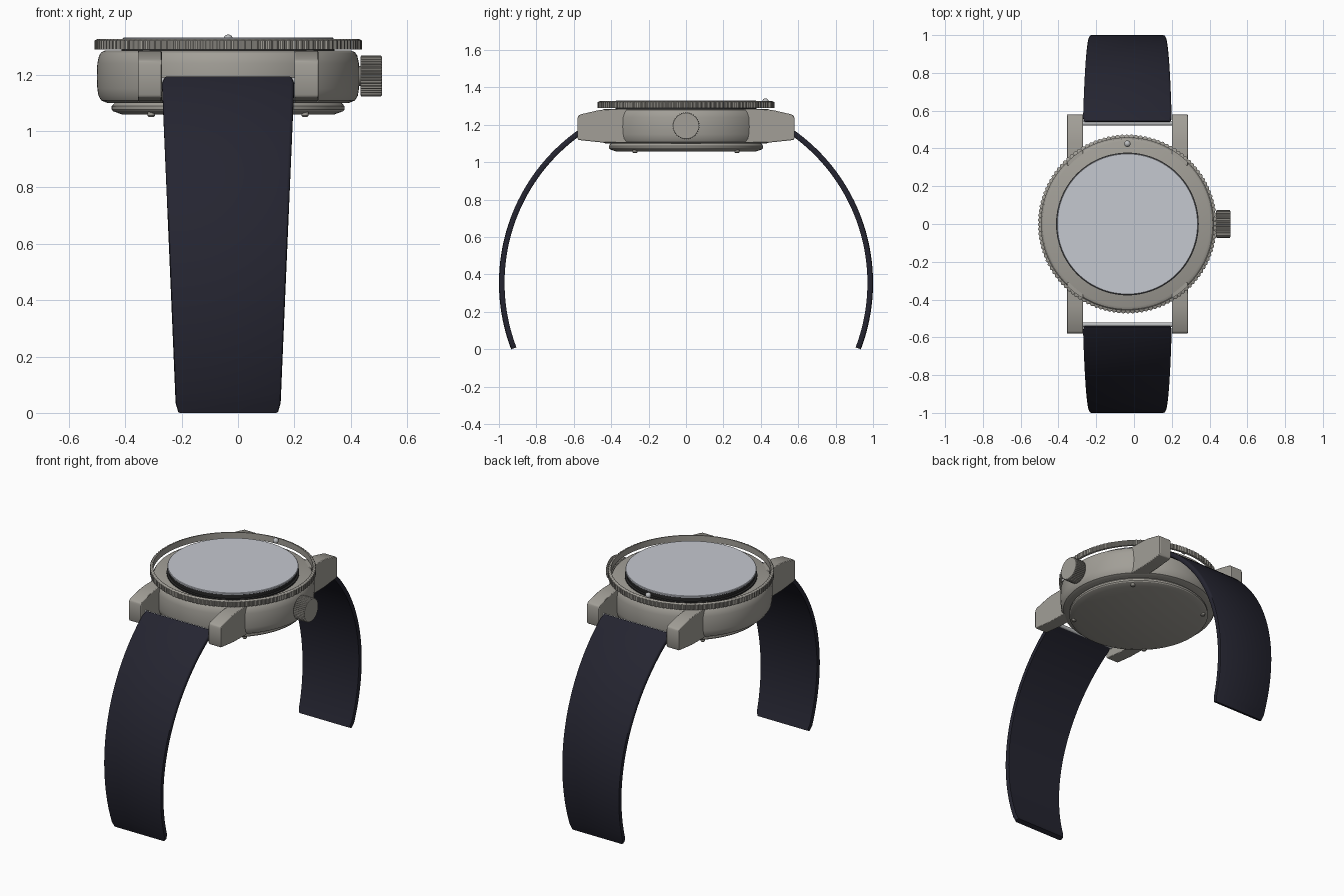
import bpy, bmesh, math
from math import pi, sin, cos
from mathutils import Matrix, Vector

if "Cube" in bpy.data.objects:
    bpy.data.objects.remove(bpy.data.objects["Cube"])

CX = -0.035  # watch axis


def material(name, rgb):
    m = bpy.data.materials.new(name)
    m.use_nodes = True
    m.diffuse_color = (*rgb, 1)
    m.node_tree.nodes["Principled BSDF"].inputs["Base Color"].default_value = (*rgb, 1)
    return m


METAL = material("warm grey metal", (0.36, 0.345, 0.31))
STEEL = material("bright steel", (0.5, 0.51, 0.52))
GLASS = material("pale glass", (0.56, 0.58, 0.63))
LEATHER = material("navy strap", (0.018, 0.018, 0.03))
GASKET = material("black gasket", (0.02, 0.02, 0.02))


def finish(name, bm, mat, angle=30):
    bmesh.ops.recalc_face_normals(bm, faces=bm.faces)
    mesh = bpy.data.meshes.new(name)
    bm.to_mesh(mesh)
    bm.free()
    mesh.materials.append(mat)
    ob = bpy.data.objects.new(name, mesh)
    bpy.context.collection.objects.link(ob)
    bpy.ops.object.select_all(action="DESELECT")
    ob.select_set(True)
    bpy.context.view_layer.objects.active = ob
    bpy.ops.object.shade_smooth_by_angle(angle=math.radians(angle))
    return ob


def lathe(name, profile, mat, seg=96, closed=False, knurl=None, place=None, angle=30):
    """Spin (radius, height) points; knurl = (outer radius, groove depth)."""
    bm = bmesh.new()
    rings = []
    for r, h in profile:
        ring = []
        for i in range(seg):
            groove = knurl[1] if knurl and r >= knurl[0] and i % 4 > 1 else 0
            a = 2 * pi * i / seg
            ring.append(bm.verts.new(((r - groove) * cos(a), (r - groove) * sin(a), h)))
        rings.append(ring)
    for k in range(len(rings) if closed else len(rings) - 1):
        lo, hi = rings[k], rings[(k + 1) % len(rings)]
        for i in range(seg):
            j = (i + 1) % seg
            bm.faces.new((lo[i], lo[j], hi[j], hi[i]))
    if not closed:
        bm.faces.new(rings[0])
        bm.faces.new(rings[-1])
    bm.transform(place or Matrix.Translation((CX, 0, 0)))
    return finish(name, bm, mat, angle)


# Case body with rounded shoulders, and the stepped back cover
lathe("case", [(0.43, 1.1), (0.45, 1.108), (0.46, 1.125), (0.464, 1.15), (0.466, 1.19),
               (0.464, 1.24), (0.458, 1.267), (0.45, 1.279), (0.437, 1.285)], METAL, 128)
lathe("case_back", [(0.375, 1.058), (0.408, 1.07), (0.413, 1.076), (0.413, 1.088),
                    (0.4, 1.102)], METAL, 128)

# Glass on its dark seat
lathe("glass_seat", [(0.378, 1.284), (0.378, 1.292), (0.366, 1.294), (0.366, 1.319)], GASKET)
lathe("glass", [(0.372, 1.318), (0.374, 1.321), (0.374, 1.328), (0.371, 1.331)], GLASS)

# Open knurled bezel ring and its marker bead
lathe("bezel_ring", [(0.456, 1.289), (0.474, 1.289), (0.474, 1.321), (0.462, 1.327), (0.456, 1.327)],
      METAL, 480, True, (0.47, 0.005))
bm = bmesh.new()
bmesh.ops.create_uvsphere(bm, u_segments=20, v_segments=12, radius=0.017,
                          matrix=Matrix.Translation((CX, 0.425, 1.325)))
finish("marker_bead", bm, STEEL, 60)

# Winding crown on the side
side = Matrix.Translation((0, 0, 1.195)) @ Matrix.Rotation(pi / 2, 4, "Y")
lathe("crown", [(0.068, 0.434), (0.073, 0.438), (0.073, 0.507), (0.069, 0.51)],
      METAL, 160, knurl=(0.072, 0.005), place=side)
lathe("crown_stem", [(0.035, 0.4), (0.035, 0.436)], METAL, 32, place=side)


def lug(name, sx, sy):
    outline = [(0.31, 1.285), (0.43, 1.283), (0.47, 1.278), (0.565, 1.256), (0.576, 1.248),
               (0.58, 1.235), (0.58, 1.13), (0.574, 1.119), (0.45, 1.106), (0.31, 1.104)]
    bm = bmesh.new()
    base = bm.faces.new([bm.verts.new((CX + sx * 0.235, sy * y, z)) for y, z in outline])
    ext = bmesh.ops.extrude_face_region(bm, geom=[base])
    moved = [v for v in ext["geom"] if isinstance(v, bmesh.types.BMVert)]
    bmesh.ops.translate(bm, verts=moved, vec=(sx * 0.085, 0, 0))
    ob = finish(name, bm, METAL)
    bev = ob.modifiers.new("soft edges", "BEVEL")
    bev.width, bev.segments = 0.004, 2


def strap(name, sy):
    """Tapered band bent along a circular arc, with rounded long edges."""
    bm = bmesh.new()
    start, end, steps, mid, half = math.radians(57), math.radians(-20.8), 40, 0.985, 0.015
    section = [(-1, -0.6), (-0.98, -1), (0.98, -1), (1, -0.6),
               (1, 0.4), (0.985, 0.8), (0.95, 1), (-0.95, 1), (-0.985, 0.8), (-1, 0.4)]
    rings = []
    for i in range(steps + 1):
        a = start + (end - start) * i / steps
        width = 0.185 + 0.05 * (0.355 + sin(a)) / 1.19
        if i in (0, steps):
            width -= 0.008
        rings.append([bm.verts.new((CX + u * width, sy * (mid + t * half) * cos(a),
                                    0.355 + (mid + t * half) * sin(a))) for u, t in section])
    n = len(section)
    for lo, hi in zip(rings, rings[1:]):
        for i in range(n):
            j = (i + 1) % n
            bm.faces.new((lo[i], lo[j], hi[j], hi[i]))
    bm.faces.new(rings[0])
    bm.faces.new(rings[-1])
    finish(name, bm, LEATHER, 40)


# Lugs, spring bars and straps, mirrored front and back
for sy, end in ((-1, "front"), (1, "back")):
    for sx, hand in ((-1, "right"), (1, "left")):
        lug(f"{end}_{hand}_lug", sx, sy)
    strap(f"{end}_strap", sy)
    bar = Matrix.Translation((CX, sy * 0.533, 1.178)) @ Matrix.Rotation(pi / 2, 4, "Y")
    lathe(f"{end}_spring_bar", [(0.012, -0.24), (0.012, 0.24)], STEEL, 20, place=bar)

# Screws in the back cover
for i in range(4):
    a = pi / 4 + i * pi / 2
    spot = Matrix.Translation((CX + 0.386 * cos(a), 0.386 * sin(a), 0))
    lathe(f"back_screw_{i + 1}", [(0.009, 1.05), (0.013, 1.054), (0.013, 1.08)], METAL, 20, place=spot)
